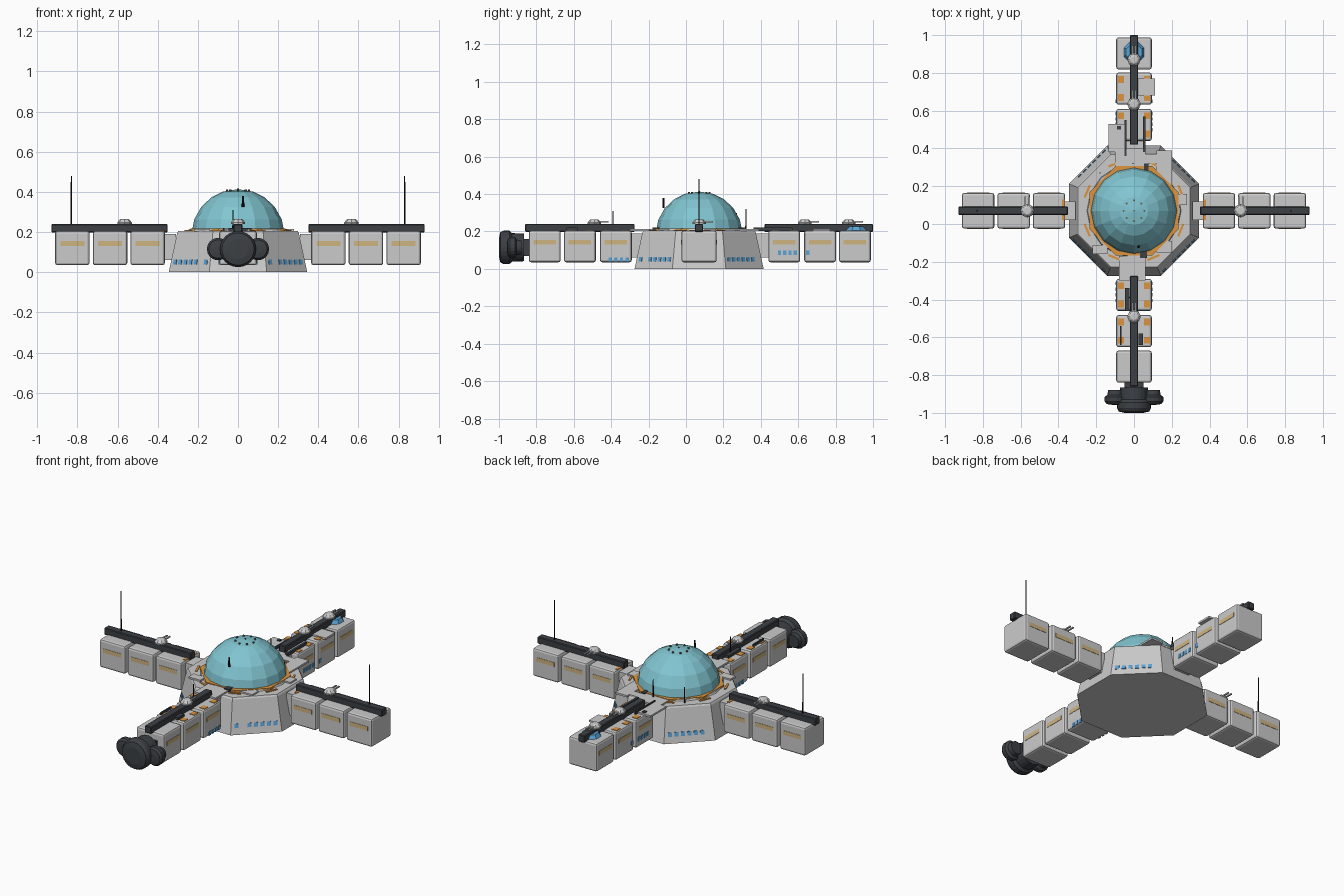
import bpy, bmesh, math
from mathutils import Matrix, Vector

if "Cube" in bpy.data.objects:
    bpy.data.objects.remove(bpy.data.objects["Cube"])

def mat(name, r, g, b):
    m = bpy.data.materials.new(name)
    m.diffuse_color = (r, g, b, 1)
    m.use_nodes = True
    m.node_tree.nodes["Principled BSDF"].inputs["Base Color"].default_value = m.diffuse_color
    return m

HULL = mat("light_grey_hull", .60, .60, .60)
DARK = mat("charcoal", .045, .052, .06)
DOME = mat("teal_glass", .22, .56, .64)
BLUE = mat("window_blue", .10, .36, .66)
TAN = mat("tan_stripe", .62, .46, .22)
ORANGE = mat("orange_trim", .72, .30, .05)
BLACK = mat("black_antenna", .01, .01, .012)
BROWN = mat("brown_vent", .16, .13, .08)
CY = .07      # hub centre in y
TOP = .205    # top of the modules

def finish(name, bm, m):
    bmesh.ops.recalc_face_normals(bm, faces=bm.faces)
    me = bpy.data.meshes.new(name)
    bm.to_mesh(me)
    bm.free()
    me.materials.append(m)
    ob = bpy.data.objects.new(name, me)
    bpy.context.collection.objects.link(ob)
    return ob

def box(name, x0, x1, y0, y1, z0, z1, m, bevel=0, seg=2):
    bm = bmesh.new()
    bmesh.ops.create_cube(bm, size=1)
    for v in bm.verts:
        v.co = ((x0 + x1) / 2 + v.co.x * (x1 - x0),
                (y0 + y1) / 2 + v.co.y * (y1 - y0),
                (z0 + z1) / 2 + v.co.z * (z1 - z0))
    if bevel:
        bmesh.ops.bevel(bm, geom=bm.edges[:], offset=bevel, segments=seg,
                        profile=.5, affect='EDGES')
    return finish(name, bm, m)

def lathe(name, prof, n, m, at, axis='Z', phase=0.0):
    """Spin (radius, height) points; radius 0 makes a pole."""
    bm = bmesh.new()
    rings = []
    for r, h in prof:
        if r == 0:
            rings.append([bm.verts.new((0, 0, h))] * n)
        else:
            rings.append([bm.verts.new((r * math.cos(phase + i * math.tau / n),
                                        r * math.sin(phase + i * math.tau / n), h))
                          for i in range(n)])
    for a, b in zip(rings, rings[1:]):
        for i in range(n):
            j = (i + 1) % n
            vs = list(dict.fromkeys([a[i], a[j], b[j], b[i]]))
            if len(vs) > 2:
                bm.faces.new(vs)
    if prof[0][0]:
        bm.faces.new(rings[0])
    if prof[-1][0]:
        bm.faces.new(rings[-1])
    if axis == 'Y':   # height runs along -y
        bm.transform(Matrix.Rotation(math.pi / 2, 4, 'X'))
    bm.transform(Matrix.Translation(Vector(at)))
    return finish(name, bm, m)

def rod(name, x, y, z0, z1, r=.004, m=BLACK):
    lathe(name, [(r, z0), (r * .7, z1)], 6, m, (x, y, 0))

def turret(name, x, y, z=.24):
    lathe(name + "_base", [(.036, 0), (.036, .008), (.024, .022), (.018, .025)], 8, HULL, (x, y, z))
    for s in (-1, 1):
        box(name + "_barrel", x + s * .010 - .004, x + s * .010 + .004, y + .01, y + .075, z + .008, z + .015, HULL)

# ---- hub: octagonal frustum with raised rim ----
K = 1 / math.cos(math.pi / 8)
lathe("hub", [(.345 * K, 0), (.303 * K, .195), (.297 * K, .205)], 8, HULL, (0, CY, 0), phase=math.pi / 8)
lathe("dome_collar", [(.252, .20), (.245, .214)], 16, HULL, (0, CY, 0))
lathe("collar_trim", [(.236 * K, .203), (.236 * K, .2165)], 8, ORANGE, (0, CY, 0), phase=math.pi / 8)

# ---- faceted glass dome ----
R, Z0 = .232, .185
lats = [2, 20, 38, 55, 71]
lathe("dome", [(R * math.cos(math.radians(a)), Z0 + R * math.sin(math.radians(a)) * .985) for a in lats]
      + [(0, Z0 + R * .985)], 16, DOME, (0, CY, 0))
for i in range(8):
    a = i * math.tau / 8
    lathe("dome_vent", [(.006, .395), (.006, .411)], 6, BROWN, (.055 * math.cos(a), CY + .055 * math.sin(a), 0))
lathe("dome_vent_centre", [(.005, .405), (.005, .417)], 6, BROWN, (0, CY, 0))

# ---- hub windows on the four diagonal faces ----
tilt = math.atan2(.042, .195)
for k in range(4):
    ang = math.pi / 4 + k * math.pi / 2
    for i in range(7):
        if k >= 2 and i == 1 or k < 2 and i == 6:
            continue
        s = (i - 3) * .036 * (-1 if k == 2 else 1)
        ob = box("hub_window", -.003, .003, -.011, .011, -.012, .012, BLUE)
        d = .345 - .042 * .05 / .195
        ob.matrix_world = (Matrix.Translation((0, CY, .05)) @ Matrix.Rotation(ang, 4, 'Z')
                           @ Matrix.Translation((d, s, 0)) @ Matrix.Rotation(-tilt, 4, 'Y'))

# ---- side arms (mirrored in x) ----
for s in (-1, 1):
    for c in (.45, .637, .825):
        x = s * c
        box("side_module", x - .086, x + .086, CY - .094, CY + .094, .035, TOP, HULL, .012)
        for f in (-1, 1):
            y = CY + f * .094
            box("side_module_stripe", x - .06, x + .06, y - .002, y + .002, .13, .155, TAN)
    a, b = sorted((s * .35, s * .93))
    box("side_beam", a, b, CY - .022, CY + .022, .198, .24, DARK, .004, 1)
    a, b = sorted((s * .31, s * .38))
    box("side_connector", a, b, CY - .05, CY + .05, .06, .19, HULL)
    rod("side_antenna", s * .83, CY, .235, .48)
    turret("side_turret", s * .565, CY)
    x = s * .372
    box("side_orange_mark", x - .008, x + .008, CY - .05, CY + .06, TOP - .002, TOP + .003, ORANGE)

# ---- front and back arms ----
def long_arm(name, centres, y0, y1, window_rows):
    for n, c in enumerate(centres):
        box(name + "_module", -.094, .094, c - .085, c + .085, .035, TOP, HULL, .012)
        for s in (-1, 1):
            x = s * .094
            box(name + "_stripe", x - .002, x + .002, c - .06, c + .06, .13, .155, TAN)
            if n < 2:   # orange marks on the roof
                for dy in (-.048, .048):
                    box(name + "_roof_mark", s * .068 - .016, s * .068 + .016, c + dy - .018, c + dy + .018,
                        TOP - .002, TOP + .003, ORANGE)
    for y, z in window_rows:
        for s in (-1, 1):
            box(name + "_window", s * .094 - .003, s * .094 + .003, y - .009, y + .009, z - .012, z + .012, BLUE)
    box(name + "_beam", -.022, .022, y0, y1, .198, .24, DARK, .004, 1)

long_arm("front_arm", (-.375, -.567, -.755), -.86, -.275,
         [(-.405 + i * .03, .05) for i in range(4)])
long_arm("back_arm", (.525, .717, .903), .42, 1.0,
         [(.50 + i * .028, .085) for i in range(4)] + [(.65, .085)])
box("front_connector", -.05, .05, -.31, -.22, .06, .19, HULL)
box("back_connector", -.05, .05, .34, .46, .06, .19, HULL)
for y in (-.49, .635, .87):
    turret("arm_turret", 0, y)

# ---- blue canopy under the end of the back beam ----
lathe("back_canopy", [(.062, .20), (.045, .226)], 8, BLUE, (0, .91, 0), phase=math.pi / 8)

# ---- thin deck plates ----
for x0, x1, y0, y1 in ((-.135, -.05, .38, .53), (.02, .11, .68, .77), (.12, .2, .2, .39),
                       (-.08, .06, -.30, -.17), (-.10, .06, .29, .40), (.06, .12, .32, .37),
                       (.22, .28, .10, .16), (-.22, -.14, -.16, -.11), (.12, .20, -.15, -.09)):
    box("deck_plate", x0, x1, y0, y1, .203, .214, HULL)
# ---- orange deck marks on the hub roof ----
for i in range(8):
    a = math.pi / 8 + i * math.pi / 4
    ob = box("deck_mark", -.006, .006, -.035, .035, -.002, .003, ORANGE)
    ob.matrix_world = Matrix.Translation((.268 * math.cos(a), CY + .268 * math.sin(a), .206)) @ Matrix.Rotation(a, 4, 'Z')

# ---- dark pipes and hatches on the deck ----
for x, y0, y1, w in ((-.045, .36, .55, .004), (.055, .38, .57, .007), (-.07, -.64, -.54, .004),
                     (-.035, -.46, -.34, .012), (.035, -.64, -.58, .012), (.05, -.18, -.14, .018),
                     (.065, .28, .32, .012), (-.08, .50, .52, .01)):
    box("deck_pipe", x - w, x + w, y0, y1, .203, .220, DARK)
# ---- small antennas ----
rod("front_antenna", -.025, -.39, .20, .31)
rod("dome_sensor", .025, -.12, .325, .38, .007)
rod("rear_antenna", -.005, .32, .20, .32)
rod("left_antenna", -.18, .27, .20, .30)

# ---- engine cluster at the front end ----
EZ = .115
lathe("main_engine", [(.074, .865), (.076, .93), (.090, .945), (.090, .975), (.080, .993), (.05, 1.0)],
      24, DARK, (0, 0, EZ), 'Y')
for s in (-1, 1):
    lathe("side_engine", [(.038, .88), (.042, .905), (.056, .915), (.056, .94), (.046, .953), (.02, .957)],
          18, DARK, (s * .099, 0, EZ), 'Y')
box("engine_mount", -.05, .05, -.89, -.83, .07, .16, DARK)
